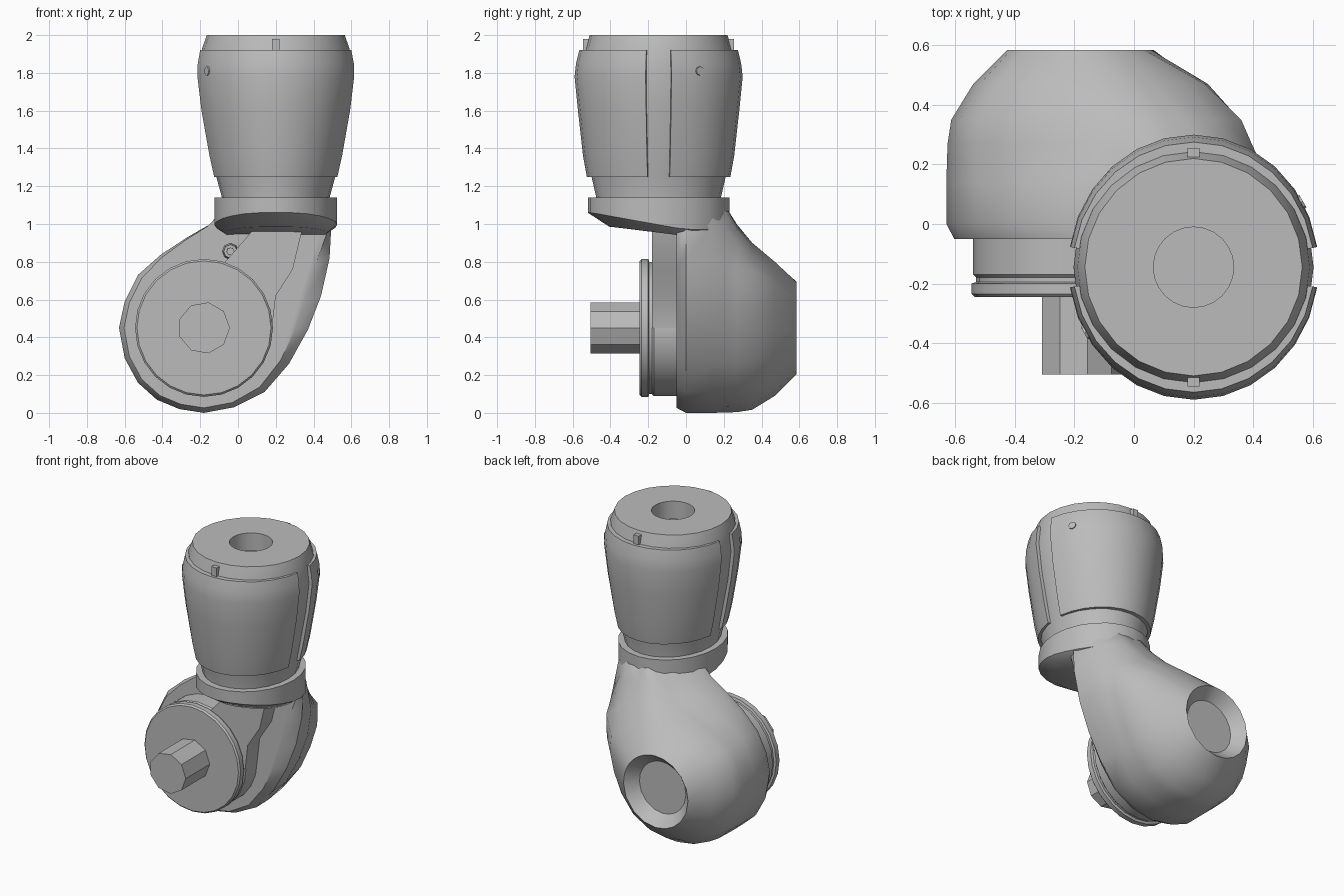
import bpy, bmesh
from math import sin, cos, pi, atan2, sqrt, radians, hypot
from mathutils import Matrix, Vector

cube = bpy.data.objects.get("Cube")
if cube:
    bpy.data.objects.remove(cube)

grey = bpy.data.materials.new("mid_grey")
grey.use_nodes = True
COLOUR = (0.5, 0.5, 0.5, 1)
grey.diffuse_color = COLOUR
grey.node_tree.nodes["Principled BSDF"].inputs["Base Color"].default_value = COLOUR

AX, AY = 0.2, -0.145          # vertical barrel axis
PX, PZ = -0.18, 0.45          # horizontal pivot axis


def clamp(v):
    return max(0.0, min(1.0, v))


def finish(name, bm, angle=32):
    bmesh.ops.recalc_face_normals(bm, faces=bm.faces)
    mesh = bpy.data.meshes.new(name)
    bm.to_mesh(mesh)
    bm.free()
    ob = bpy.data.objects.new(name, mesh)
    bpy.context.collection.objects.link(ob)
    mesh.materials.append(grey)
    bpy.ops.object.select_all(action='DESELECT')
    ob.select_set(True)
    bpy.context.view_layer.objects.active = ob
    bpy.ops.object.shade_smooth_by_angle(angle=radians(angle))
    return ob


def loft(name, rings, closed=False, angle=32):
    """Bridge rings of equal length; cap both ends, or join last to first."""
    bm = bmesh.new()
    loops = [[bm.verts.new(p) for p in r] for r in rings]
    pairs = list(zip(loops, loops[1:]))
    if closed:
        pairs.append((loops[-1], loops[0]))
    else:
        bm.faces.new(loops[0])
        bm.faces.new(loops[-1])
    for a, b in pairs:
        for i in range(len(a)):
            j = (i + 1) % len(a)
            bm.faces.new((a[i], a[j], b[j], b[i]))
    return finish(name, bm, angle)


def ellipse(z, rx, ry, n=24):
    return [(AX + rx * cos(2 * pi * i / n), AY + ry * sin(2 * pi * i / n), z) for i in range(n)]


def pivot_ring(y, r, n):
    return [(PX + r * cos(2 * pi * i / n), y, PZ + r * sin(2 * pi * i / n)) for i in range(n)]


# Barrel core with a socket in its top
core = [(1.10, .285, .33), (1.14, .285, .33), (1.25, .315, .355), (1.6, .38, .40), (1.8, .403, .42),
        (1.93, .39, .385), (2.0, .365, .365)]
rings = [ellipse(*c) for c in core] + [ellipse(2.0, .135, .135), ellipse(1.88, .135, .135)]
loft("barrel_core", rings)

# Front and back shell panels, separated by a slot on each side
shell = [(1.25, .33, .38), (1.36, .355, .40), (1.6, .398, .427), (1.78, .42, .445),
         (1.85, .418, .437), (1.92, .405, .42)]
for name, start in (("back_shell", 0), ("front_shell", pi)):
    sections = []
    for i in range(13):
        a = start + .155 + (pi - .31) * i / 12
        outer = [(AX + rx * cos(a), AY + ry * sin(a), z) for z, rx, ry in shell]
        inner = [(AX + (rx - .06) * cos(a), AY + (ry - .06) * sin(a), z) for z, rx, ry in reversed(shell)]
        sections.append(outer + inner)
    loft(name, sections)

# Small shell plugs and rim keys, repeated on opposite sides
for side, a in (("left", .52), ("right", .52 + pi)):
    bm = bmesh.new()
    d = Vector((cos(a), sin(a), 0))
    pos = Vector((AX + .42 * cos(a), AY + .443 * sin(a), 1.81))
    rot = d.to_track_quat('Z', 'Y').to_matrix().to_4x4()
    bmesh.ops.create_cone(bm, cap_ends=True, segments=8, radius1=.03, radius2=.024, depth=.03,
                          matrix=Matrix.Translation(pos - d * .012) @ rot)
    finish(side + "_shell_plug", bm)
for side, y in (("back", .385), ("front", -.385)):
    bm = bmesh.new()
    bmesh.ops.create_cube(bm, size=1, matrix=Matrix.Translation((AX, AY + y, 1.945))
                          @ Matrix.Diagonal((.04, .03, .07, 1)))
    finish(side + "_rim_key", bm)

# Flange whose underside slopes down towards the body
top, low, under = ellipse(1.14, .325, .375), ellipse(0, .325, .375), ellipse(0, .27, .27)
low = [(x, y, 1.06 - .09 * clamp((y + .5) / .5)) for x, y, z in low]
under = [(x, y + .01, .985 - .05 * clamp((y + .4) / .4)) for x, y, z in under]
loft("flange", [top, low, under], angle=40)

# Elbow body: teardrop outline blended back into a round end
outline = [(-.18, 0), (-.02, .03), (.14, .11), (.27, .26), (.37, .44), (.44, .62), (.49, .82),
           (.515, 1), (.49, 1.1), (.35, 1.12), (.2, 1.12), (.05, 1.12), (-.1, 1.07), (-.17, 1),
           (-.29, .93), (-.42, .84), (-.53, .73), (-.6, .59), (-.63, .45), (-.6, .29), (-.53, .16),
           (-.43, .07), (-.31, .02)]
# depth, side blend, top blend, extra blend on the right edge
layers = [(-.05, .13, .02, .1), (0, 0, 0, 0), (.14, 0, .01, .03), (.21, .01, .06, .1), (.27, .02, .28, .14),
          (.35, .08, .5, .14), (.47, .44, .73, .06), (.585, 1, 1, 0)]
rings = []
for y, f_side, f_top, f_right in layers:
    s = sqrt(max(.15, 1 - ((y - AY) / .375) ** 2))
    ring = []
    for x, z in outline:
        a = atan2(z - PZ, x - PX)
        w = clamp((z - .75) / .3)
        f = f_side * (1 - w) + f_top * w + f_right * clamp(x / .4) * (1 - w)
        x2 = x + (PX + .245 * cos(a) - x) * f
        z2 = z + (PZ + .245 * sin(a) - z) * f
        w2 = clamp((z2 - .75) / .3)
        ring.append((AX + (x2 - AX) * (1 - w2 * (1 - s)), y, z2))
    rings.append(ring)
# Recessed dish in the round end
rings.append([(PX + (x - PX) * .72, .51, PZ + (z - PZ) * .72) for x, y, z in rings[-1]])
loft("elbow_body", rings, angle=40)

# Web joining the disc housing to the flange
web = [(-.12, .74), (.02, .9), (.08, .97), (.34, .97), (.29, .76), (.2, .62), (.18, .45), (0, .5)]
loft("front_web", [[(x, y, z) for x, z in web] for y in (-.18, 0)])

# Pivot disc with a shallow groove, and its pin
disc = [(0, .36), (-.17, .36), (-.18, .35), (-.195, .35), (-.2, .365), (-.235, .365), (-.245, .355)]
loft("pivot_disc", [pivot_ring(y, r, 24) for y, r in disc])
loft("pivot_pin", [pivot_ring(y, .137, 9) for y in (-.2, -.505)])

# Small screw above the disc
bm = bmesh.new()
for r, d in ((.045, .06), (.025, .08)):
    bmesh.ops.create_cone(bm, cap_ends=True, segments=8, radius1=r, radius2=r * .8, depth=d,
                          matrix=Matrix.Translation((-.04, -.07, .855)) @ Matrix.Rotation(pi / 2, 4, 'X'))
finish("screw", bm)
